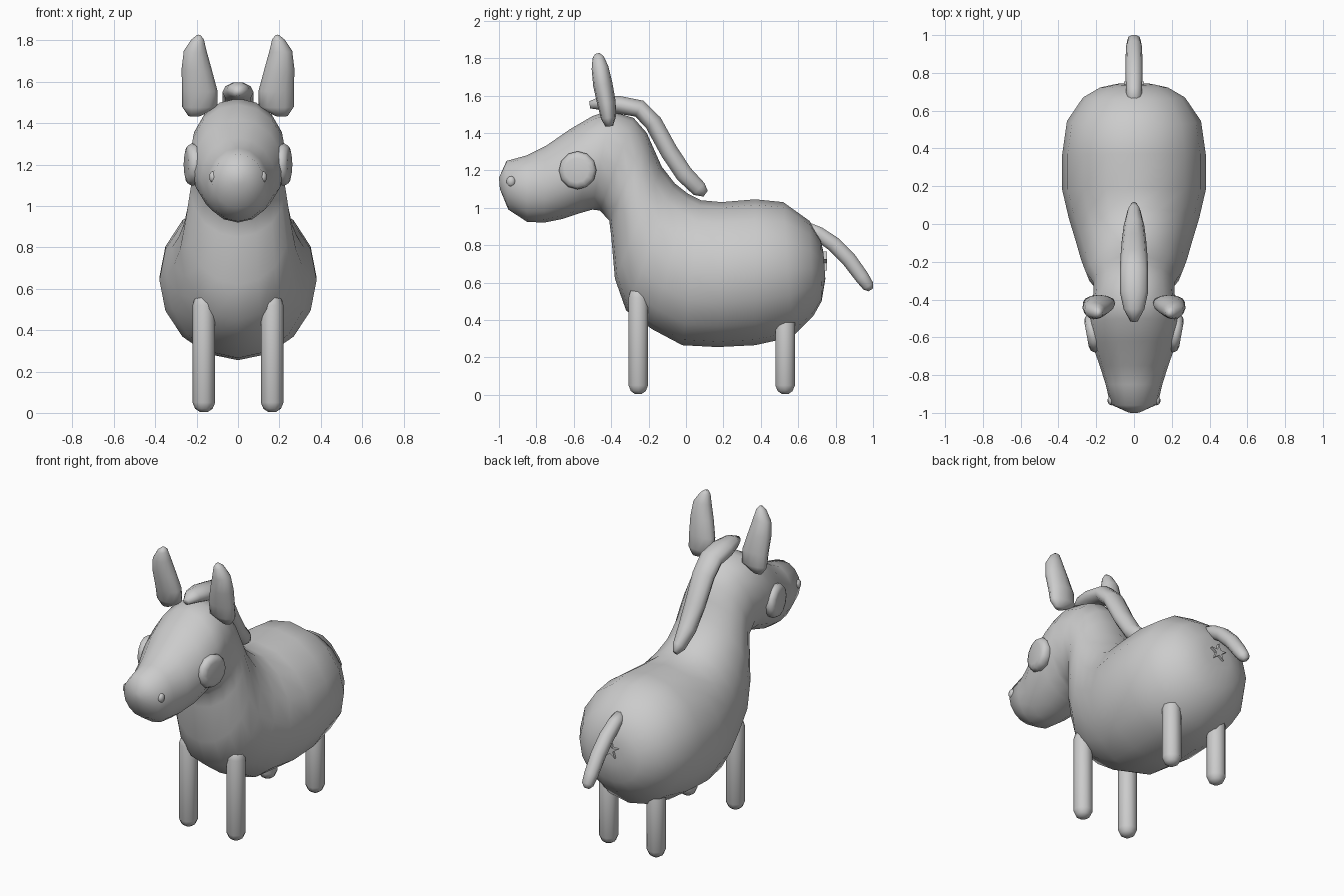
import bpy
import bmesh
import math
from mathutils import Vector

default_cube = bpy.data.objects.get("Cube")
if default_cube:
    bpy.data.objects.remove(default_cube, do_unlink=True)

# One plain colour for the whole animal
grey = bpy.data.materials.new("soft grey")
grey.use_nodes = True
colour = (0.6, 0.6, 0.6, 1)
grey.diffuse_color = colour
grey.node_tree.nodes["Principled BSDF"].inputs["Base Color"].default_value = colour


def finish(name, bm, smooth=True):
    """Turn a bmesh into a shaded object carrying the shared material."""
    bmesh.ops.recalc_face_normals(bm, faces=bm.faces)
    for face in bm.faces:
        face.smooth = smooth
    mesh = bpy.data.meshes.new(name)
    bm.to_mesh(mesh)
    bm.free()
    mesh.materials.append(grey)
    obj = bpy.data.objects.new(name, mesh)
    bpy.context.collection.objects.link(obj)
    return obj


def loft(name, rings, sides, dent=0):
    """Skin elliptical rings of (centre, across, up); dent hollows the +up side."""
    bm = bmesh.new()
    loops = []
    for centre, across, up in rings:
        loop = []
        for i in range(sides):
            angle = math.tau * i / sides
            rise = math.sin(angle)
            if rise > 0.9:
                rise -= dent
            loop.append(bm.verts.new(centre + across * math.cos(angle) + up * rise))
        loops.append(loop)
    for a, b in zip(loops, loops[1:]):
        for i in range(sides):
            j = (i + 1) % sides
            bm.faces.new((a[i], a[j], b[j], b[i]))
    bm.faces.new(loops[0])
    bm.faces.new(loops[-1])
    return finish(name, bm)


def tube(name, path, sides=10, axis=(1, 0, 0), dent=0):
    """Loft along a path of (point, radius along axis, radius across it)."""
    axis = Vector(axis)
    points = [Vector(p) for p, _, _ in path]
    rings = []
    for i, (_, wide, thick) in enumerate(path):
        tangent = points[min(i + 1, len(points) - 1)] - points[max(i - 1, 0)]
        normal = tangent.cross(axis).normalized()
        rings.append((points[i], axis * wide, normal * thick))
    return loft(name, rings, sides, dent)


# Body, neck and head: top y, top z, bottom y, bottom z, half width
sections = [
    (.735, .76, .745, .62, .1), (.72, .83, .725, .5, .18),
    (.66, .93, .68, .42, .27), (.52, 1.03, .57, .31, .355),
    (.37, 1.045, .37, .265, .38), (.19, 1.03, .17, .255, .38),
    (.08, 1.04, -.02, .265, .345), (.01, 1.075, -.18, .35, .31),
    (-.06, 1.13, -.32, .45, .28), (-.13, 1.22, -.38, .62, .255),
    (-.17, 1.31, -.4, .85, .23), (-.21, 1.4, -.41, .93, .215),
    (-.28, 1.48, -.46, .985, .215), (-.41, 1.52, -.5, .99, .23),
    (-.5, 1.49, -.57, .97, .235), (-.62, 1.42, -.66, .94, .22),
    (-.75, 1.33, -.76, .92, .18), (-.85, 1.28, -.85, .925, .15),
    (-.96, 1.25, -.95, .99, .125), (-1, 1.16, -.995, 1.1, .03),
]
body_rings = []
for top_y, top_z, low_y, low_z, width in sections:
    top, low = Vector((0, top_y, top_z)), Vector((0, low_y, low_z))
    body_rings.append(((top + low) / 2, Vector((width, 0, 0)), (top - low) / 2))
loft("body_and_head", body_rings, 16)

# Mane lying along the neck, from forelock to withers
mane = [(-.515, 1.55, .02, .02), (-.45, 1.56, .055, .04), (-.36, 1.55, .075, .05),
        (-.25, 1.53, .075, .05), (-.175, 1.455, .072, .05), (-.09, 1.3, .065, .05),
        (-.01, 1.18, .055, .05), (.07, 1.1, .035, .045), (.105, 1.075, .015, .02)]
tube("mane", [((0, y, z), w, t) for y, z, w, t in mane])

# Tail curving down from the rump
tail = [(.64, .89, .04), (.71, .86, .042), (.79, .805, .045), (.87, .725, .045),
        (.94, .63, .042), (.975, .58, .035), (.987, .56, .015)]
tube("tail", [((0, y, z), r, r * .95) for y, z, r in tail])

# Small star under the tail
star_bm = bmesh.new()
star_verts = []
for i in range(10):
    radius = .02 if i % 2 else .055
    angle = math.tau * i / 10
    star_verts.append(star_bm.verts.new(
        (radius * math.sin(angle), .72, .71 + radius * math.cos(angle))))
star_face = star_bm.faces.new(star_verts)
extruded = bmesh.ops.extrude_face_region(star_bm, geom=[star_face])
for item in extruded["geom"]:
    if isinstance(item, bmesh.types.BMVert):
        item.co.y += .035
finish("tail_star", star_bm, smooth=False)

# Paired parts
ear = [(.21, -.41, 1.435, .03, .02), (.185, -.415, 1.48, .085, .04),
       (.185, -.425, 1.56, .085, .05), (.2, -.445, 1.66, .073, .052),
       (.207, -.46, 1.75, .055, .045), (.195, -.47, 1.805, .03, .03),
       (.19, -.475, 1.825, .01, .012)]
leg_ends = {"front": (-.255, .58), "hind": (.53, .45)}

for side, label in ((1, "left"), (-1, "right")):
    # Ears, lightly hollowed in front
    tube(label + "_ear", [((side * x, y, z), w, t) for x, y, z, w, t in ear],
         sides=12, dent=-.0)

    # Legs with rounded feet
    for end, (y, top) in leg_ends.items():
        x = side * .165
        profile = [(.005, .02), (.02, .042), (.05, .055), (top - .06, .055),
                   (top - .02, .042), (top, .02)]
        tube(f"{label}_{end}_leg", [((x, y, z), r, r) for z, r in profile])

    # Eyes: shallow domes facing outward and slightly forward
    centre = Vector((side * .2, -.575, 1.2))
    outward = Vector((side, -.18, 0)).normalized()
    dome = [(-.02, .095), (.025, .102), (.045, .09), (.052, .065)]
    tube(label + "_eye", [(centre + outward * d, r, r) for d, r in dome],
         sides=12, axis=(0, 0, 1))

    # Nostrils
    nostril = bmesh.new()
    bmesh.ops.create_uvsphere(nostril, u_segments=10, v_segments=6, radius=.025)
    bmesh.ops.scale(nostril, vec=(.8, 1, 1.15), verts=nostril.verts)
    bmesh.ops.translate(nostril, vec=(side * .12, -.935, 1.14), verts=nostril.verts)
    finish(label + "_nostril", nostril)
